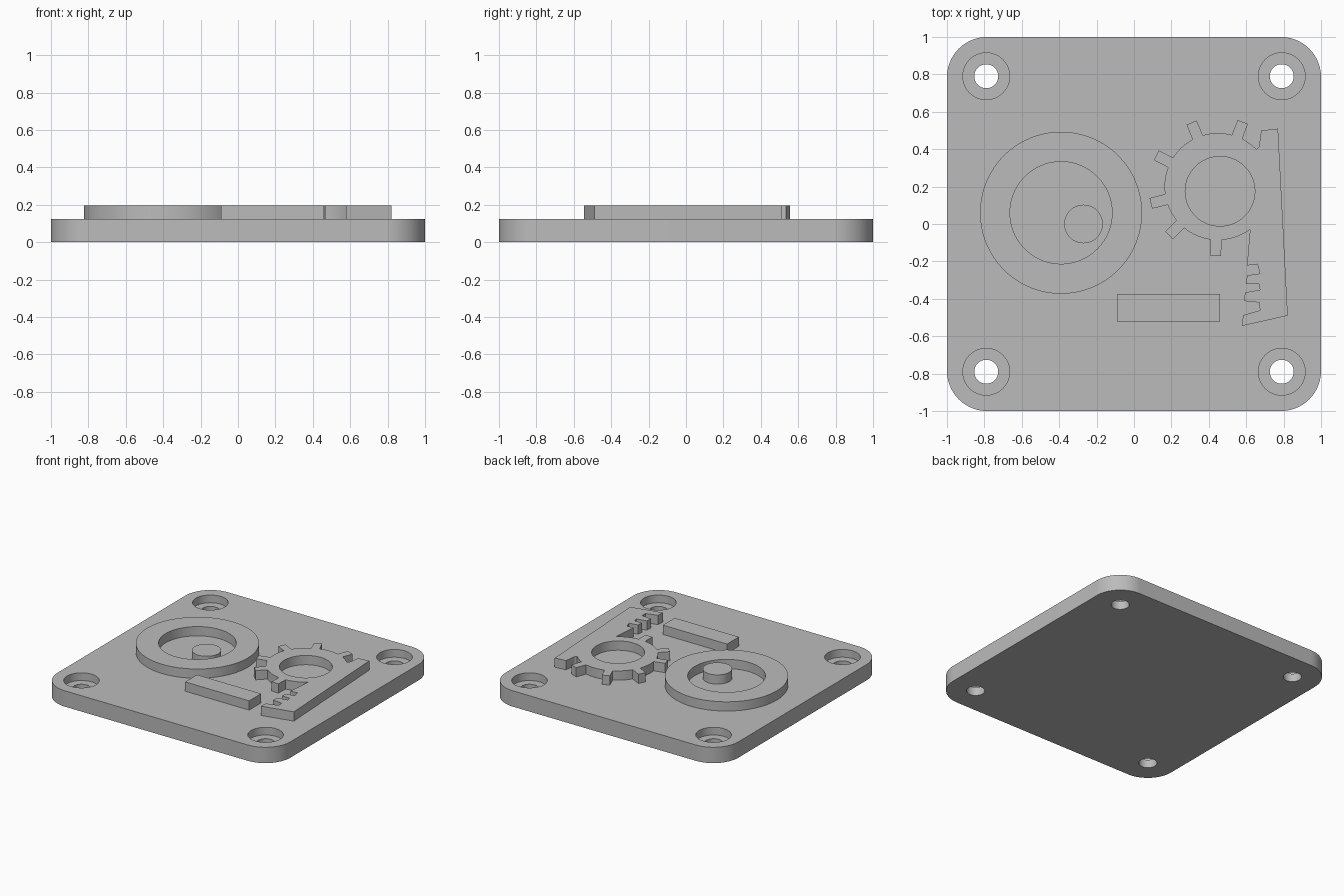
import bpy, bmesh
from math import sin, cos, radians, tau

if "Cube" in bpy.data.objects:
    bpy.data.objects.remove(bpy.data.objects["Cube"])

PLATE_TOP, RELIEF_TOP = 0.123, 0.195

grey = bpy.data.materials.new("plain grey")
grey.diffuse_color = (0.5, 0.5, 0.5, 1)
grey.use_nodes = True
grey.node_tree.nodes["Principled BSDF"].inputs["Base Color"].default_value = grey.diffuse_color


def circle(cx, cy, r, n=96):
    return [(cx + r * cos(tau * i / n), cy + r * sin(tau * i / n)) for i in range(n)]


def prism(name, outline, z0, z1):
    """Extrude a flat outline between two heights."""
    bm = bmesh.new()
    face = bm.faces.new([bm.verts.new((x, y, z0)) for x, y in outline])
    up = bmesh.ops.extrude_face_region(bm, geom=[face])
    verts = [v for v in up["geom"] if isinstance(v, bmesh.types.BMVert)]
    bmesh.ops.translate(bm, verts=verts, vec=(0, 0, z1 - z0))
    bmesh.ops.recalc_face_normals(bm, faces=bm.faces)
    mesh = bpy.data.meshes.new(name)
    bm.to_mesh(mesh)
    bm.free()
    mesh.materials.append(grey)
    obj = bpy.data.objects.new(name, mesh)
    bpy.context.collection.objects.link(obj)
    return obj


def activate(obj):
    bpy.ops.object.select_all(action='DESELECT')
    obj.select_set(True)
    bpy.context.view_layer.objects.active = obj


def cut(obj, cx, cy, r, z0, z1):
    """Drill a round hole, then discard the cutter."""
    cutter = prism("cutter", circle(cx, cy, r), z0, z1)
    mod = obj.modifiers.new("hole", 'BOOLEAN')
    mod.operation, mod.solver, mod.object = 'DIFFERENCE', 'EXACT', cutter
    activate(obj)
    bpy.ops.object.modifier_apply(modifier=mod.name)
    bpy.data.objects.remove(cutter)


# base plate with rounded corners and four counterbored screw holes
R = 0.215
corners = [(1, 1, 0), (-1, 1, 90), (-1, -1, 180), (1, -1, 270)]
rounded = []
for sx, sy, start in corners:
    for i in range(25):
        a = radians(start + 90 * i / 24)
        rounded.append((sx * (1 - R) + R * cos(a), sy * (1 - R) + R * sin(a)))
plate = prism("base_plate", rounded, 0, PLATE_TOP)
for sx, sy, _ in corners:
    cut(plate, sx * 0.79, sy * 0.79, 0.125, 0.063, 0.3)
    cut(plate, sx * 0.79, sy * 0.79, 0.064, -0.1, 0.3)

# raised ring with an off-centre pin
ring = prism("raised_ring", circle(-0.39, 0.06, 0.433, 128), PLATE_TOP, RELIEF_TOP)
cut(ring, -0.39, 0.06, 0.273, 0, 0.3)
pin = prism("offset_pin", circle(-0.27, 0.0, 0.103), PLATE_TOP, RELIEF_TOP)

# rectangular bar
bar = prism("bar", [(-0.09, -0.52), (0.46, -0.52), (0.46, -0.374), (-0.09, -0.374)],
            PLATE_TOP, RELIEF_TOP)

# gear outline: arc from 44 to 307 degrees, interrupted by six teeth
GX, GY, GR, TIP, HALF = 0.449, 0.20, 0.286, 0.37, 0.029
teeth = [69, 112.4, 153, 194, 225, 268]
outline = []
edge = 44
for tooth in teeth + [313]:
    end = min(tooth - 6, 307)
    for i in range(9):
        a = radians(edge + (end - edge) * i / 8)
        outline.append((GX + GR * cos(a), GY + GR * sin(a)))
    if tooth in teeth:
        c, s = cos(radians(tooth)), sin(radians(tooth))
        for side in (HALF, -HALF):
            outline.append((GX + TIP * c + side * s, GY + TIP * s - side * c))
    edge = tooth + 6

# rack joined to the gear: inner edge with three slots, then foot and outer edge
outline += [(0.62, -0.035), (0.604, -0.222),
            (0.66, -0.215), (0.673, -0.265), (0.604, -0.275),
            (0.60, -0.32), (0.667, -0.32), (0.673, -0.352), (0.593, -0.366),
            (0.59, -0.412), (0.67, -0.42), (0.673, -0.462), (0.583, -0.487),
            (0.578, -0.545), (0.822, -0.49), (0.77, 0.51), (0.68, 0.50), (0.668, 0.414)]
gear = prism("gear_and_rack", outline, PLATE_TOP, RELIEF_TOP)
cut(gear, 0.46, 0.175, 0.186, 0, 0.3)

# smooth the round walls, keep rims and tooth corners crisp
for obj in (plate, ring, pin, gear):
    activate(obj)
    bpy.ops.object.shade_smooth_by_angle(angle=radians(25))
